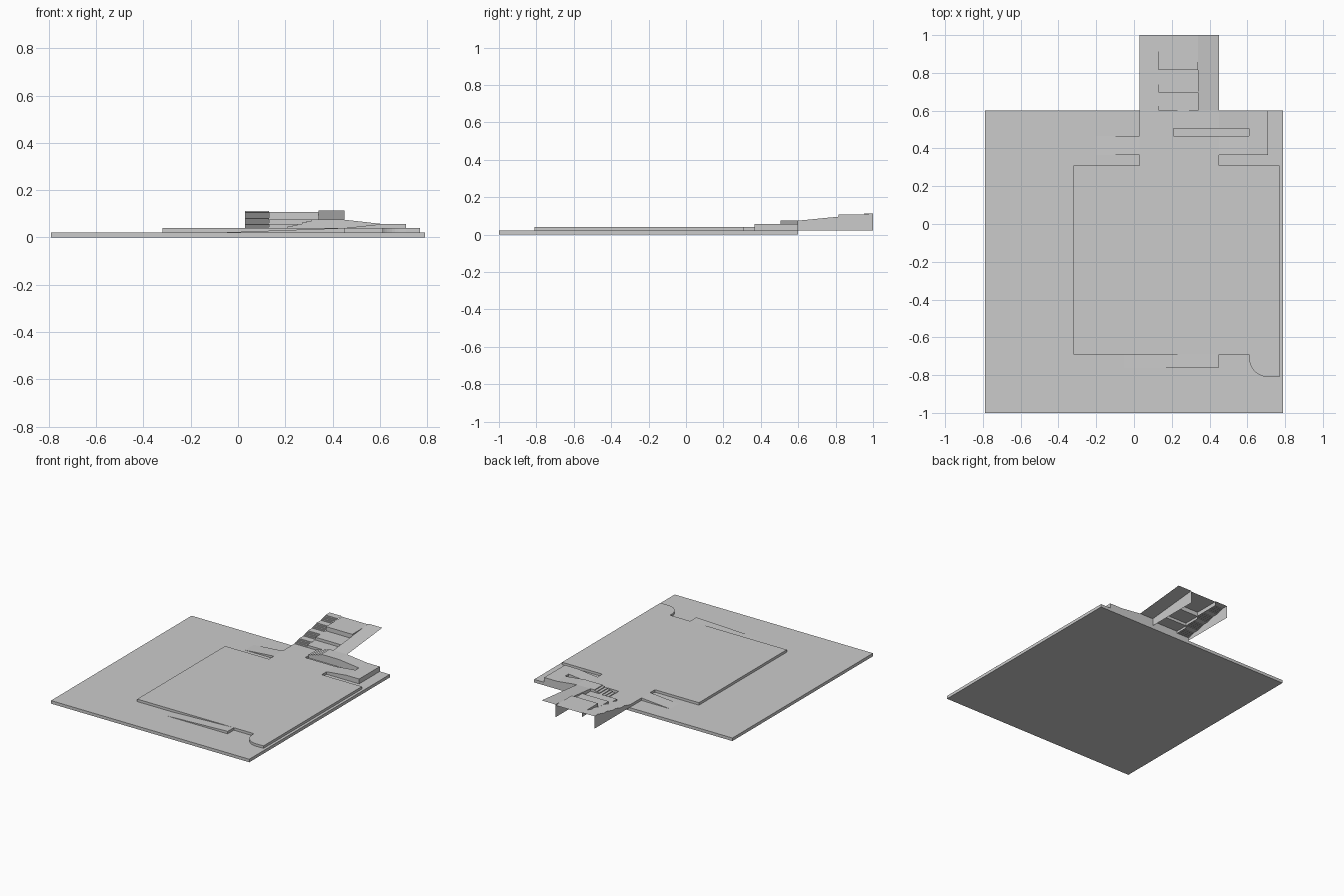
import bpy, bmesh, math
from mathutils import Vector

if "Cube" in bpy.data.objects:
    bpy.data.objects.remove(bpy.data.objects["Cube"])

BASE, DECK, LAND, HIGH, TOP = 0.022, 0.04, 0.057, 0.075, 0.114


def finish(name, bm):
    bmesh.ops.remove_doubles(bm, verts=bm.verts, dist=1e-6)
    bmesh.ops.recalc_face_normals(bm, faces=bm.faces)
    me = bpy.data.meshes.new(name)
    bm.to_mesh(me)
    bm.free()
    ob = bpy.data.objects.new(name, me)
    bpy.context.collection.objects.link(ob)
    return ob


def solid(name, pts, move):
    """Extrude a closed outline of 3D points by a vector."""
    bm = bmesh.new()
    face = bm.faces.new([bm.verts.new(p) for p in pts])
    ext = bmesh.ops.extrude_face_region(bm, geom=[face], use_keep_orig=True)
    verts = [g for g in ext["geom"] if isinstance(g, bmesh.types.BMVert)]
    bmesh.ops.translate(bm, verts=verts, vec=Vector(move))
    return finish(name, bm)


def slab(name, outline, z0, z1):
    return solid(name, [(x, y, z0) for x, y in outline], (0, 0, z1 - z0))


def ramp(name, profile, y0, y1):
    """Extrude an x-z profile along y, closed down to the base top."""
    pts = [(x, y0, z) for x, z in profile]
    pts += [(x, y0, BASE) for x in (profile[-1][0], profile[0][0])]
    clean = [p for i, p in enumerate(pts) if p != pts[i - 1]]
    return solid(name, clean, (0, y1 - y0, 0))


def sheet(name, profile, x0, x1):
    """Thin surface: a y-z polyline swept across x."""
    bm = bmesh.new()
    rows = [[bm.verts.new((x, y, z)) for y, z in profile] for x in (x0, x1)]
    for i in range(len(profile) - 1):
        bm.faces.new((rows[0][i], rows[1][i], rows[1][i + 1], rows[0][i + 1]))
    return finish(name, bm)


def wall(name, x, profile):
    """Single upright face below a y-z polyline."""
    bm = bmesh.new()
    pts = [(x, y, z) for y, z in profile]
    pts += [(x, profile[-1][0], BASE), (x, profile[0][0], BASE)]
    bm.faces.new([bm.verts.new(p) for p in pts])
    return finish(name, bm)


def steps(a0, z0, a1, z1, n):
    """Stair polyline, riser first."""
    pts = []
    for i in range(n):
        z = z0 + (z1 - z0) * (i + 1) / n
        pts += [(a0 + (a1 - a0) * i / n, z), (a0 + (a1 - a0) * (i + 1) / n, z)]
    return pts


# Ground slab
slab("ground_slab", [(-0.79, -1), (0.79, -1), (0.79, 0.6), (-0.79, 0.6)], 0, BASE)

# Raised deck with rounded front corner and entry plaza at the back
corner = [(0.71 - 0.10 * math.cos(t), -0.71 - 0.10 * math.sin(t))
          for t in [math.radians(90) * i / 10 for i in range(11)]]
deck = [(-0.32, -0.69), (0.61, -0.69)] + corner + [
    (0.77, -0.81), (0.77, 0.31), (0.45, 0.31), (0.45, 0.465), (0.21, 0.465),
    (0.21, 0.6), (0.03, 0.6), (0.03, 0.31), (-0.32, 0.31)]
slab("raised_deck", deck, BASE, DECK)

# Access ramps
ramp("front_ramp", [(-0.05, BASE), (0.45, DECK)], -0.76, -0.69)
ramp("side_ramp", [(-0.20, BASE), (0.03, DECK)], 0.365, 0.465)
ramp("lower_return_ramp", [(0.45, DECK), (0.61, LAND)], 0.365, 0.465)
ramp("upper_return_ramp",
     [(0.21, DECK)] + steps(0.21, DECK, 0.33, HIGH, 6)
     + [(0.45, HIGH), (0.61, LAND)], 0.505, 0.6)
slab("turning_landing", [(0.61, 0.365), (0.71, 0.365), (0.71, 0.6), (0.61, 0.6)],
     BASE, LAND)

# Rear stair lane: four flights with short landings
flights = [(0.6, DECK)]
rise = (0.112 - DECK) / 4
for k in range(4):
    y, z = 0.6 + 0.1 * k, DECK + rise * k
    flights += steps(y, z, y + 0.065, z + rise, 5) + [(y + 0.1, z + rise)]
sheet("stair_lane", flights, 0.03, 0.13)
wall("stair_side_wall", 0.03, flights)

# Terraces beside the stairs
terraces = [(0.6, DECK), (0.6, 0.057), (0.695, 0.057), (0.695, 0.077),
            (0.815, 0.077), (0.815, 0.108), (1.0, 0.108)]
sheet("seating_terraces", terraces, 0.13, 0.34)

# Small upright joining stairs and terraces
bm = bmesh.new()
for (y0, z), (y1, _) in zip(terraces[1::2], terraces[2::2]):
    lo = DECK + 0.18 * (y0 - 0.6)
    bm.faces.new([bm.verts.new(p) for p in (
        (0.13, y0, lo), (0.13, y1, lo), (0.13, y1, z), (0.13, y0, z))])
finish("terrace_side", bm)

# Rear ramp and its supporting wall
slope = [(0.6, HIGH), (1.0, TOP)]
sheet("rear_ramp", slope, 0.34, 0.45)
wall("ramp_support_wall", 0.34,
     [(0.6, HIGH), (0.815, 0.096), (0.815, 0.108), (0.94, 0.108), (1.0, TOP)])
